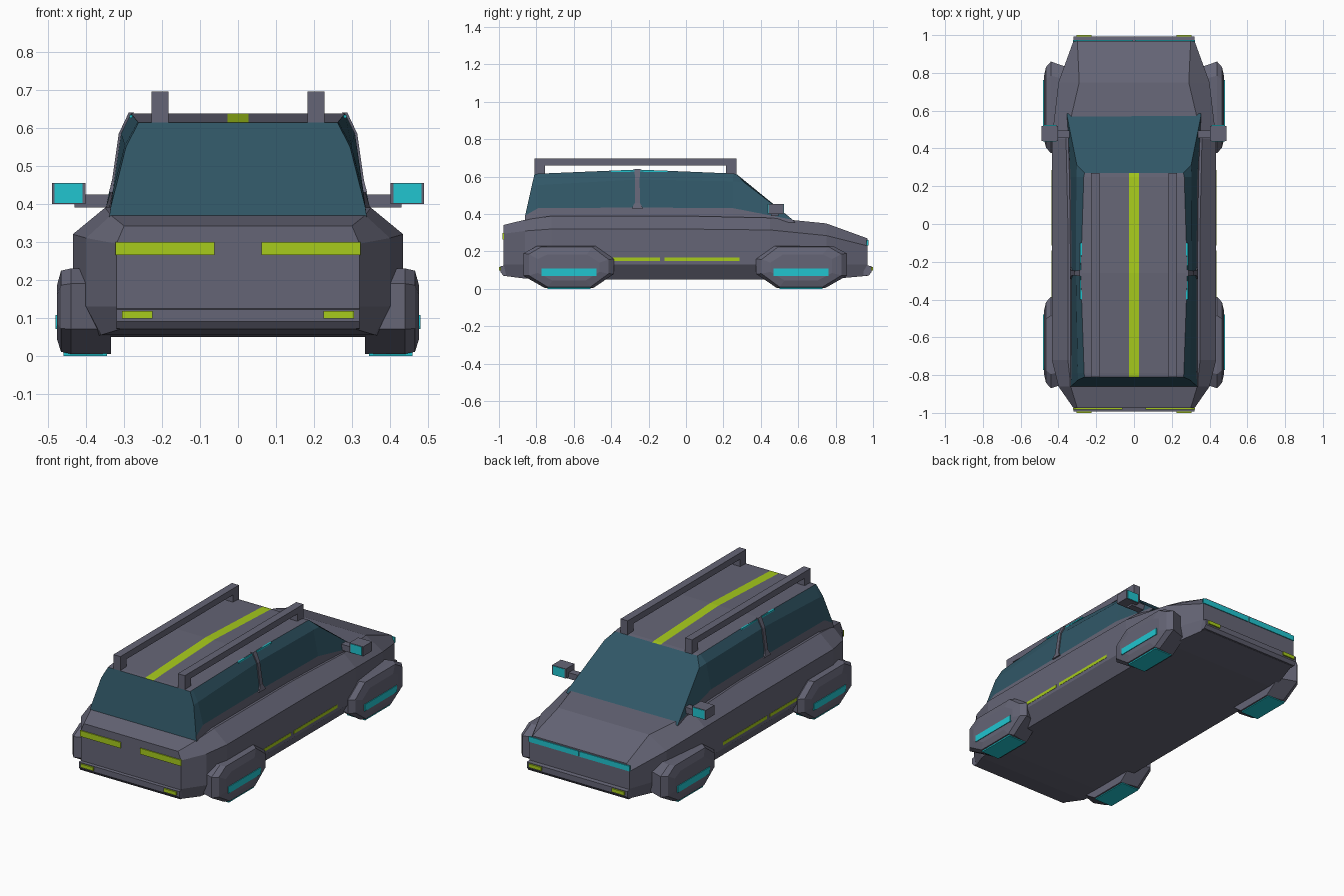
import bpy, bmesh

cube = bpy.data.objects.get("Cube")
if cube:
    bpy.data.objects.remove(cube)


def material(name, r, g, b):
    m = bpy.data.materials.new(name)
    m.use_nodes = True
    m.diffuse_color = (r, g, b, 1)
    m.node_tree.nodes["Principled BSDF"].inputs["Base Color"].default_value = (r, g, b, 1)
    return m


BODY = material("slate_paint", .13, .13, .18)
GLASS = material("dark_teal_glass", .03, .095, .135)
CYAN = material("cyan_light", .015, .56, .63)
LIME = material("lime_light", .39, .60, .012)


def finish(name, bm, mats, rule=None):
    bmesh.ops.recalc_face_normals(bm, faces=bm.faces)
    bm.normal_update()
    if rule:
        for f in bm.faces:
            f.material_index = rule(f)
    mesh = bpy.data.meshes.new(name)
    bm.to_mesh(mesh)
    bm.free()
    for m in mats:
        mesh.materials.append(m)
    ob = bpy.data.objects.new(name, mesh)
    bpy.context.collection.objects.link(ob)
    return ob


def loft(name, rings, mats, rule=None):
    """Skin closed rings of points and cap both ends."""
    bm = bmesh.new()
    loops = [[bm.verts.new(p) for p in r] for r in rings]
    n = len(loops[0])
    for a, b in zip(loops, loops[1:]):
        for i in range(n):
            j = (i + 1) % n
            bm.faces.new((a[i], a[j], b[j], b[i]))
    bm.faces.new(loops[0])
    bm.faces.new(loops[-1])
    return finish(name, bm, mats, rule)


def box(name, x, y, z, mats, rule=None):
    bm = bmesh.new()
    bmesh.ops.create_cube(bm, size=1)
    for v in bm.verts:
        v.co = [lo + (c + .5) * (hi - lo) for c, (lo, hi) in zip(v.co, (x, y, z))]
    return finish(name, bm, mats, rule)


def span(s, a, b):
    """Range a..b, mirrored when s is -1."""
    return tuple(sorted((s * a, s * b)))


def mirrored(half):
    return half + [(-x, y, z) for x, y, z in reversed(half)]


# Lower body: y, floor (x, z), side x, bevel z, deck (x, z)
stations = [
    (-.975, .31, .07, .32, .295, .30, .342),
    (-.86, .36, .055, .40, .31, .335, .37),
    (-.72, .38, .05, .435, .32, .35, .39),
    (0, .38, .05, .435, .32, .35, .39),
    (.45, .38, .05, .435, .315, .36, .38),
    (.75, .37, .05, .40, .285, .29, .35),
    (.97, .31, .07, .32, .23, .30, .27),
]
loft("body_shell", [mirrored([(fx, y, fz), (sx, y, .13), (sx, y, bz), (dx, y, dz)])
                    for y, fx, fz, sx, bz, dx, dz in stations], [BODY])

# Cabin: base, sill, shoulder, roof edge, stripe edge
W = .027
columns = [
    [(.34, -.862, .36), (.335, -.86, .392), (.295, -.825, .55), (.262, -.81, .614), (W, -.81, .614)],
    [(.34, -.79, .36), (.33, -.79, .432), (.298, -.79, .555), (.264, -.79, .616), (W, -.79, .616)],
    [(.34, -.26, .36), (.33, -.26, .435), (.308, -.26, .585), (.282, -.26, .638), (W, -.26, .638)],
    [(.345, .25, .36), (.335, .25, .432), (.305, .25, .575), (.266, .25, .617), (W, .25, .617)],
    [(.355, .585, .355), (.354, .57, .37), (.302, .31, .57), (.262, .27, .614), (W, .27, .614)],
]


def cabin_rule(f):
    c = f.calc_center_median()
    if f.normal.z > .9:
        return 2 if abs(c.x) < W else 0
    side = abs(f.normal.x) > .5
    return 0 if side and c.z < .415 else 1


loft("cabin", [mirrored(c) for c in columns], [BODY, GLASS, LIME], cabin_rule)

# Wheel pod outline in y, z about the pod centre
POD = [(-.245, .07), (-.245, .19), (-.17, .23), (.14, .23), (.24, .16),
       (.24, .08), (.13, .005), (-.13, .005)]


def pod_ring(x, cy, flip, sy, sz):
    return [(x, cy + flip * y * sy, .11 + (z - .11) * sz) for y, z in POD]


for s, side in ((1, "left"), (-1, "right")):
    # Wheel pods with side lights and glowing soles
    for cy, flip, end in ((-.625, 1, "front"), (.615, -1, "back")):
        name = f"{side}_{end}_pod"
        loft(name, [pod_ring(s * .335, cy, flip, .85, 1), pod_ring(s * .44, cy, flip, 1, 1),
                    pod_ring(s * .466, cy, flip, .88, .95), pod_ring(s * .477, cy, flip, .68, .62)], [BODY])
        box(name + "_light", span(s, .474, .481), (cy - .147, cy + .147), (.07, .108), [CYAN])
        box(name + "_sole", span(s, .345, .46), (cy - .115, cy + .115), (0, .008), [CYAN])

    # Roof rails
    box(side + "_rail", span(s, .183, .228), (-.81, .27), (.66, .696), [BODY])
    for y in (-.81, .215):
        box(side + "_rail_post", span(s, .183, .228), (y, y + .055), (.6, .67), [BODY])

    # Door pillar, flared at its foot
    pillar = [(.336, .43, .03), (.328, .46, .014), (.31, .585, .012), (.284, .64, .016)]
    loft(side + "_pillar", [[(s * (x + d), -.26 + e * w, z) for d, e in ((-.01, -1), (-.01, 1), (.004, 1), (.004, -1))]
                            for x, z, w in pillar], [BODY])

    # Roof edge marker
    box(side + "_roof_marker", span(s, .276, .286), (-.4, -.1), (.626, .634), [CYAN])

    # Mirrors
    box(side + "_mirror_arm", span(s, .34, .43), (.455, .495), (.39, .425), [BODY])
    box(side + "_mirror", span(s, .402, .49), (.44, .52), (.40, .455), [BODY])
    for y in (.437, .518):
        box(side + "_mirror_face", span(s, .41, .483), (y, y + .005), (.402, .453), [CYAN])

    # Sill light strips
    for a, b in ((-.39, -.14), (-.115, .285)):
        box(side + "_sill_strip", span(s, .43, .4365), (a, b), (.15, .168), [LIME])

    # Lamps at both ends
    box(side + "_front_lamp", span(s, .062, .322), (-.981, -.973), (.265, .299), [LIME])
    box(side + "_back_lamp", span(s, .004, .322), (.966, .975), (.232, .262), [CYAN])
    for y, end in ((-1, "front"), (.991, "back")):
        box(f"{side}_{end}_marker", span(s, .225, .305), (y, y + .009), (.098, .118), [LIME])

# Bumpers
for e, end in ((-1, "front"), (1, "back")):
    loft(end + "_bumper", [[(x, e * y, z) for y, z in ((.95, .07), (.978, .072), (.992, .09), (.992, .122), (.95, .128))]
                           for x in (-.32, .32)], [BODY])
